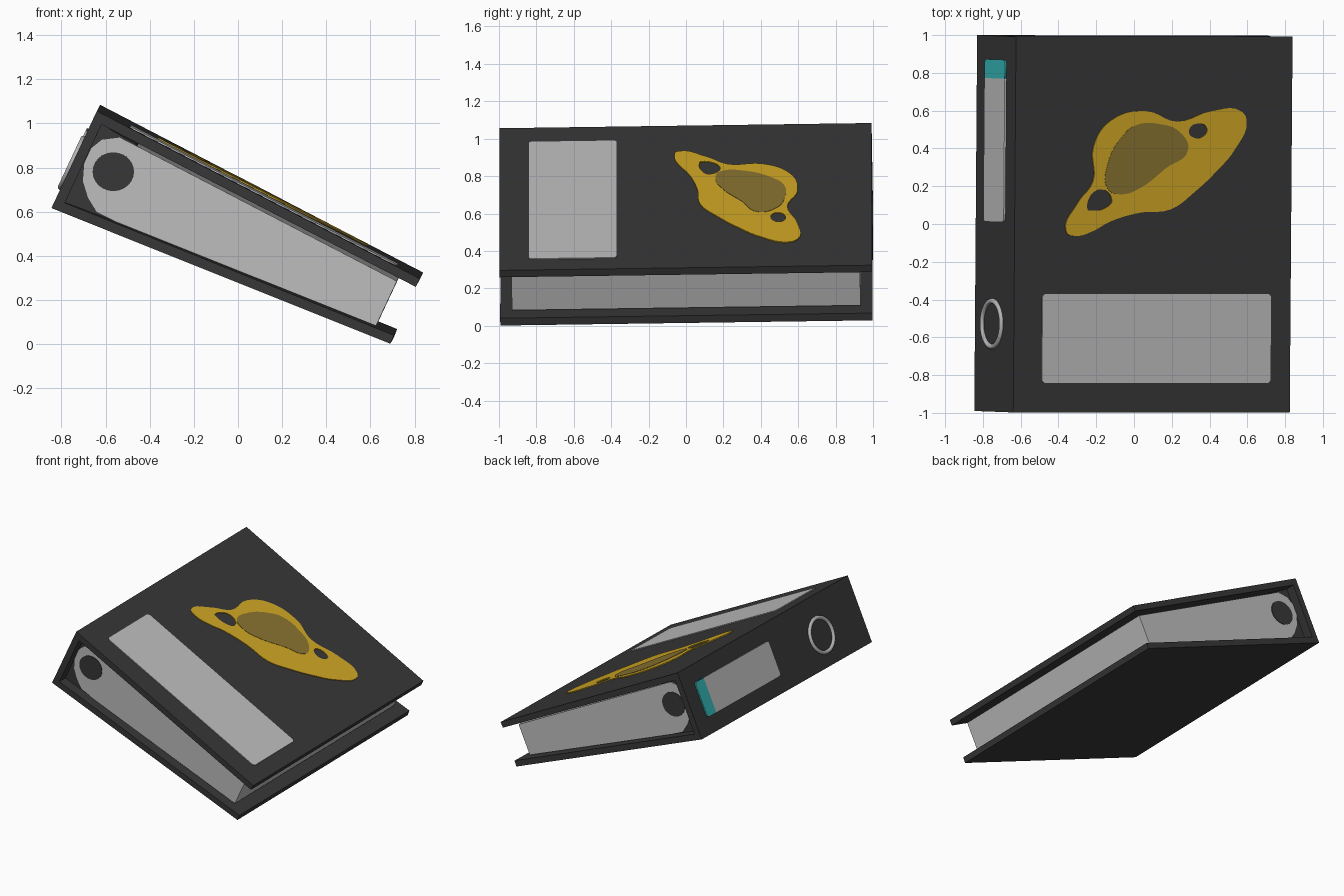
import bpy, bmesh, math
from mathutils import Matrix, Vector

cube = bpy.data.objects.get("Cube")
if cube:
    bpy.data.objects.remove(cube)


def material(name, r, g, b):
    m = bpy.data.materials.new(name)
    m.use_nodes = True
    m.diffuse_color = (r, g, b, 1)
    m.node_tree.nodes["Principled BSDF"].inputs["Base Color"].default_value = (r, g, b, 1)
    return m


charcoal = material("charcoal", 0.038, 0.038, 0.038)
paper = material("paper_grey", 0.52, 0.52, 0.52)
gold = material("gold", 0.63, 0.385, 0.018)
olive = material("olive", 0.25, 0.17, 0.03)
teal = material("teal", 0.037, 0.47, 0.47)
metal = material("ring_metal", 0.45, 0.45, 0.45)

# Slight overall tilt and yaw of the binder lying on its side
long_axis = Vector((0.0075, 1, 0.014)).normalized()
cross_axis = Vector((1, -0.0075, 0)).normalized()
up_axis = cross_axis.cross(long_axis)
turn = Matrix((cross_axis, long_axis, up_axis)).transposed().to_4x4()
TILT = Matrix.Translation((0, 0, 0.536)) @ turn @ Matrix.Translation((0, 0, -0.54))

# Outer corners of the cross-section (x, z)
SPINE_LOW, SPINE_TOP = (-0.838, 0.634), (-0.632, 1.074)
TOP_END, LOW_END = (0.832, 0.314), (0.698, 0.019)
INNER_TOP, INNER_LOW = (-0.611, 1.0125), (-0.777, 0.658)


def add(name, mesh, mat, matrix):
    ob = bpy.data.objects.new(name, mesh)
    bpy.context.collection.objects.link(ob)
    mesh.materials.clear()
    mesh.materials.append(mat)
    ob.matrix_world = matrix
    return ob


def prism(name, section, half, mat):
    """Extrude an (x, z) section along the binder's length."""
    bm = bmesh.new()
    face = bm.faces.new([bm.verts.new((x, -half, z)) for x, z in section])
    new = bmesh.ops.extrude_face_region(bm, geom=[face])["geom"]
    verts = [g for g in new if isinstance(g, bmesh.types.BMVert)]
    bmesh.ops.translate(bm, verts=verts, vec=(0, 2 * half, 0))
    bmesh.ops.recalc_face_normals(bm, faces=bm.faces)
    mesh = bpy.data.meshes.new(name)
    bm.to_mesh(mesh)
    bm.free()
    return add(name, mesh, mat, TILT)


def panel_frame(p, q):
    """Frame on an outer panel: x from p to q, y along the binder, z outward."""
    u = Vector((q[0] - p[0], 0, q[1] - p[1])).normalized()
    v = Vector((0, 1, 0))
    rot = Matrix((u, v, u.cross(v))).transposed().to_4x4()
    return TILT @ Matrix.Translation((p[0], 0, p[1])) @ rot, u.x


def plate(name, panel, outlines, mat, base=0.0, thick=0.006, smooth=True):
    """Thin plate on a panel from plan (x, y) outlines; later outlines are holes."""
    frame, slope = panel_frame(*panel)
    curve = bpy.data.curves.new(name, "CURVE")
    curve.dimensions = "2D"
    curve.fill_mode = "BOTH"
    curve.extrude = thick / 2
    curve.resolution_u = 5
    for pts in outlines:
        pts = [((x - panel[0][0]) / slope, y) for x, y in pts]
        sp = curve.splines.new("BEZIER" if smooth else "POLY")
        points = sp.bezier_points if smooth else sp.points
        points.add(len(pts) - 1)
        for p, (x, y) in zip(points, pts):
            if smooth:
                p.co = (x, y, 0)
                p.handle_left_type = p.handle_right_type = "AUTO"
            else:
                p.co = (x, y, 0, 1)
        sp.use_cyclic_u = True
    tmp = bpy.data.objects.new(name, curve)
    bpy.context.collection.objects.link(tmp)
    dg = bpy.context.evaluated_depsgraph_get()
    mesh = bpy.data.meshes.new_from_object(tmp.evaluated_get(dg))
    bpy.data.objects.remove(tmp)
    return add(name, mesh, mat, frame @ Matrix.Translation((0, 0, base + thick / 2)))


def rounded(x0, x1, y0, y1, rx, ry, low=True, high=True):
    """Rectangle outline with rounded corners at its low-y and high-y ends."""
    out = []
    corners = [(x1 - rx, y1 - ry, 0, high), (x0 + rx, y1 - ry, 90, high),
               (x0 + rx, y0 + ry, 180, low), (x1 - rx, y0 + ry, 270, low)]
    for cx, cy, a, on in corners:
        if on:
            angles = [math.radians(a + 22.5 * k) for k in range(5)]
            out += [(cx + rx * math.cos(t), cy + ry * math.sin(t)) for t in angles]
        else:
            out.append((x1 if cx > (x0 + x1) / 2 else x0, y1 if cy > (y0 + y1) / 2 else y0))
    return out


# Folded cover: top board, spine and bottom board
prism("binder_shell", [SPINE_LOW, SPINE_TOP, TOP_END, (0.813, 0.277), INNER_TOP,
                       INNER_LOW, (0.714, 0.058), LOW_END], 0.995, charcoal)

# Dark lining behind the paper, and the paper with its rounded inner end
prism("spine_lining", [INNER_LOW, INNER_TOP, (-0.45, 0.92), (-0.45, 0.535)], 0.925, charcoal)
prism("paper_block", [(0.632, 0.1), (0.727, 0.302), (-0.53, 0.955), (-0.61, 0.945),
                      (-0.66, 0.905), (-0.692, 0.835), (-0.698, 0.755), (-0.675, 0.68),
                      (-0.635, 0.615), (-0.55, 0.572)], 0.932, paper)

# Dark round core showing at both ends of the paper
core = [(-0.558 + 0.094 * math.cos(math.tau * k / 24),
         0.798 + 0.088 * math.sin(math.tau * k / 24)) for k in range(24)]
prism("end_hole", core, 0.936, charcoal)

# Labels on the top board and the spine
cover, spine = (SPINE_TOP, TOP_END), (SPINE_LOW, SPINE_TOP)
plate("cover_label", cover, [rounded(-0.484, 0.726, -0.84, -0.367, 0.02, 0.02)],
      paper, smooth=False)
plate("spine_label", spine, [rounded(-0.79, -0.682, 0.01, 0.77, 0.01, 0.02, high=False)],
      paper, thick=0.009, smooth=False)
plate("spine_label_band", spine, [rounded(-0.79, -0.682, 0.77, 0.87, 0.01, 0.025, low=False)],
      teal, thick=0.009, smooth=False)

# Ringed planet emblem with two openings
emblem = [(-0.36, -0.04), (-0.31, -0.06), (-0.22, -0.035), (-0.13, 0.015), (0.03, 0.063),
          (0.19, 0.08), (0.32, 0.175), (0.43, 0.28), (0.53, 0.4), (0.59, 0.545),
          (0.56, 0.6), (0.4, 0.6), (0.22, 0.545), (0.06, 0.6), (-0.13, 0.55),
          (-0.22, 0.41), (-0.22, 0.23), (-0.3, 0.115)]
right_gap = [(0.285, 0.5), (0.33, 0.535), (0.38, 0.51), (0.365, 0.47), (0.3, 0.465)]
left_gap = [(-0.25, 0.08), (-0.195, 0.185), (-0.12, 0.13), (-0.16, 0.085), (-0.235, 0.075)]
planet = [(-0.145, 0.19), (-0.145, 0.32), (-0.07, 0.465), (0, 0.525), (0.14, 0.53),
          (0.235, 0.49), (0.28, 0.395), (0.165, 0.3), (0.03, 0.195), (-0.075, 0.16)]
plate("emblem_planet_and_ring", cover, [emblem, right_gap, left_gap], gold)
plate("emblem_planet_face", cover, [planet], olive, base=0.004, thick=0.004)

# Metal finger ring on the spine
frame, _ = panel_frame(*spine)
bpy.ops.mesh.primitive_torus_add(major_segments=40, minor_segments=10,
                                 major_radius=0.121, minor_radius=0.014)
ring = bpy.context.object
ring.name = "finger_ring"
ring.data.materials.append(metal)
bpy.ops.object.shade_smooth()
ring.matrix_world = frame @ Matrix.Translation((0.218, -0.53, 0.002))
